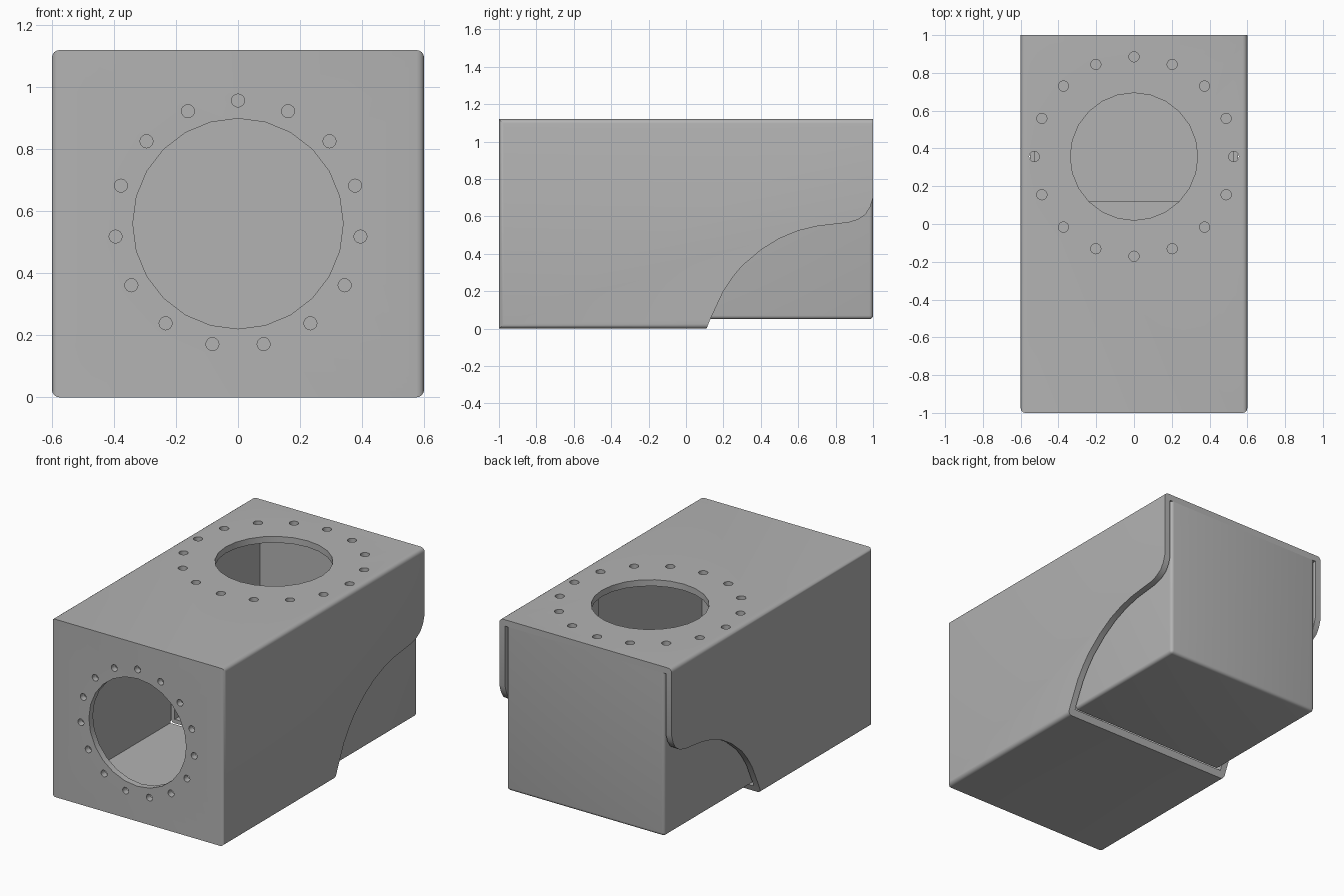
import bpy, bmesh, math
from mathutils import Matrix, Vector

if "Cube" in bpy.data.objects:
    bpy.data.objects.remove(bpy.data.objects["Cube"])

# Single painted-metal colour
grey = bpy.data.materials.new("plain grey")
grey.use_nodes = True
COLOUR = (0.45, 0.45, 0.45, 1)
grey.diffuse_color = COLOUR
grey.node_tree.nodes["Principled BSDF"].inputs["Base Color"].default_value = COLOUR


def make_object(name, bm):
    bmesh.ops.recalc_face_normals(bm, faces=bm.faces)
    mesh = bpy.data.meshes.new(name)
    bm.to_mesh(mesh)
    bm.free()
    mesh.materials.append(grey)
    obj = bpy.data.objects.new(name, mesh)
    bpy.context.collection.objects.link(obj)
    return obj


def box(name, low, high, rounded=None, radius=0.02):
    """Box between two corners; rounded(edge middle, edge direction) picks soft edges."""
    low, high = Vector(low), Vector(high)
    bm = bmesh.new()
    bmesh.ops.create_cube(bm, size=1)
    for v in bm.verts:
        v.co = Vector([(low[i] + high[i]) / 2 + v.co[i] * (high[i] - low[i]) for i in range(3)])
    if rounded:
        soft = []
        for e in bm.edges:
            a, b = e.verts[0].co, e.verts[1].co
            if rounded((a + b) / 2, (b - a).normalized()):
                soft.append(e)
        bmesh.ops.bevel(bm, geom=soft, offset=radius, segments=4, profile=0.5, affect='EDGES')
    return make_object(name, bm)


def hole_cutter(name, frame, radius, ring, count, small):
    """One large hole and a ring of bolt holes, in the local xy plane of frame."""
    bm = bmesh.new()

    def cylinder(x, y, r, sides):
        bmesh.ops.create_cone(bm, cap_ends=True, segments=sides, radius1=r, radius2=r,
                              depth=0.14, matrix=frame @ Matrix.Translation((x, y, 0)))

    cylinder(0, 0, radius, 24)
    for i in range(count):
        a = math.pi / 2 + math.tau * i / count
        cylinder(ring * math.cos(a), ring * math.sin(a), small, 16)
    return make_object(name, bm)


def cut(target, cutter):
    mod = target.modifiers.new("cut", 'BOOLEAN')
    mod.operation = 'DIFFERENCE'
    mod.solver = 'EXACT'
    mod.object = cutter
    bpy.context.view_layer.objects.active = target
    bpy.ops.object.modifier_apply(modifier=mod.name)
    bpy.data.objects.remove(cutter)


# Outer housing: hollow, open at the back
housing = box("outer_housing", (-0.6, -1, 0), (0.6, 1, 1.12),
              lambda m, d: abs(d.y) > 0.9 or (abs(d.z) > 0.9 and m.y < 0), 0.025)
cut(housing, box("housing_cavity", (-0.56, -0.96, 0.04), (0.56, 1.2, 1.08)))

# Swept cut-away through the rear lower sides and floor
curve = [(0.11, 0), (0.13, 0.05), (0.2, 0.2), (0.25, 0.275), (0.3, 0.335), (0.4, 0.42),
         (0.5, 0.482), (0.6, 0.523), (0.7, 0.547), (0.8, 0.559), (0.87, 0.567),
         (0.92, 0.583), (0.96, 0.61), (0.985, 0.65), (1, 0.7)]
outline = [(0.08, -0.1)] + curve + [(1.2, 0.7), (1.2, -0.1)]
bm = bmesh.new()
face = bm.faces.new([bm.verts.new((-0.8, y, z)) for y, z in outline])
side = bmesh.ops.extrude_face_region(bm, geom=[face])
bmesh.ops.translate(bm, vec=(1.6, 0, 0),
                    verts=[g for g in side["geom"] if isinstance(g, bmesh.types.BMVert)])
cut(housing, make_object("side_cutter", bm))

# Port and bolt holes in the front and the top
front_frame = Matrix.Translation((0, -0.98, 0.56)) @ Matrix.Rotation(math.pi / 2, 4, 'X')
cut(housing, hole_cutter("front_holes", front_frame, 0.339, 0.397, 15, 0.021))
top_frame = Matrix.Translation((0, 0.357, 1.1))
cut(housing, hole_cutter("top_holes", top_frame, 0.337, 0.528, 16, 0.027))

# Inner tray: floor, sides and back wall, nested inside the housing
tray = box("inner_tray", (-0.55, 0.12, 0.05), (0.55, 1, 1.08),
           lambda m, d: (m.y > 0.9 and (abs(d.z) > 0.9 or m.z < 0.1))
           or (abs(d.y) > 0.9 and m.z < 0.1), 0.02)
cut(tray, box("tray_cavity", (-0.525, 0, 0.075), (0.525, 0.97, 1.3)))

for obj in (housing, tray):
    bpy.ops.object.select_all(action='DESELECT')
    obj.select_set(True)
    bpy.context.view_layer.objects.active = obj
    bpy.ops.object.shade_smooth_by_angle(angle=math.radians(30))
